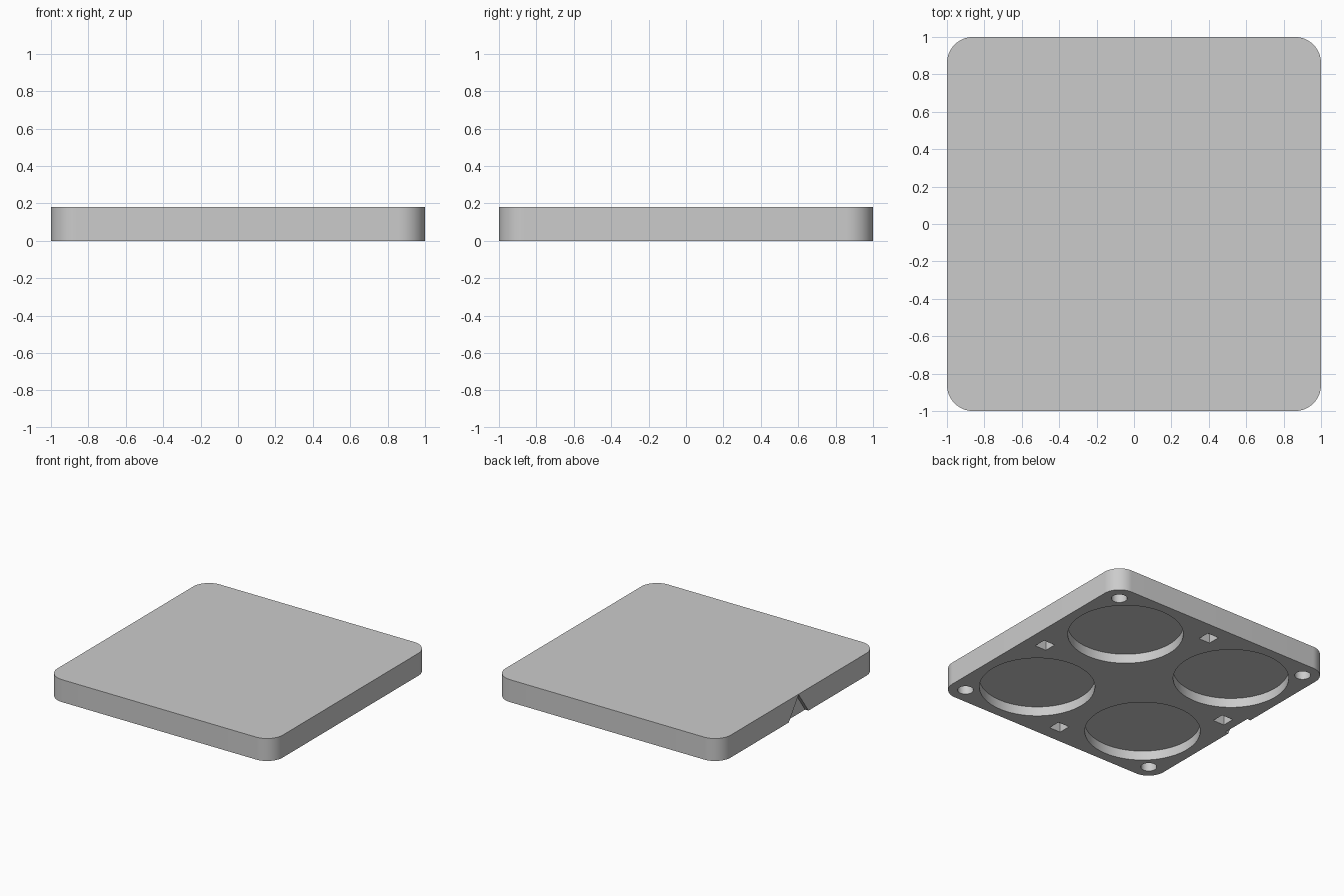
import bpy, bmesh, math
from mathutils import Matrix, Vector

old = bpy.data.objects.get("Cube")
if old:
    bpy.data.objects.remove(old, do_unlink=True)

HEIGHT = 0.18
CORNER = 0.14
POCKET_DEPTH = 0.075
NOTCH_DEPTH = 0.03

grey = bpy.data.materials.new("light_grey")
grey.use_nodes = True
colour = (0.6, 0.6, 0.6, 1)
grey.diffuse_color = colour
grey.node_tree.nodes["Principled BSDF"].inputs["Base Color"].default_value = colour


def prism(bm, points, direction):
    """Extrude a flat outline into a closed solid."""
    face = bm.faces.new([bm.verts.new(p) for p in points])
    ext = bmesh.ops.extrude_face_region(bm, geom=[face])
    moved = [v for v in ext["geom"] if isinstance(v, bmesh.types.BMVert)]
    bmesh.ops.translate(bm, verts=moved, vec=Vector(direction))


def make_object(name, bm):
    bmesh.ops.recalc_face_normals(bm, faces=bm.faces)
    mesh = bpy.data.meshes.new(name)
    bm.to_mesh(mesh)
    bm.free()
    mesh.materials.append(grey)
    obj = bpy.data.objects.new(name, mesh)
    bpy.context.collection.objects.link(obj)
    return obj


def round_hole(bm, x, y, radius, segments):
    # Half of the cutter lies below the base
    bmesh.ops.create_cone(bm, cap_ends=True, segments=segments,
                          radius1=radius, radius2=radius,
                          depth=2 * POCKET_DEPTH,
                          matrix=Matrix.Translation((x, y, 0)))


def square_hole(bm, x, y, width):
    size = Matrix.Diagonal((width, width, 2 * POCKET_DEPTH, 1))
    bmesh.ops.create_cube(bm, size=1, matrix=Matrix.Translation((x, y, 0)) @ size)


# Rounded square slab
outline = []
for quarter in range(4):
    start = quarter * math.pi / 2
    middle = start + math.pi / 4
    cx = math.copysign(1 - CORNER, math.cos(middle))
    cy = math.copysign(1 - CORNER, math.sin(middle))
    for step in range(17):
        a = start + step / 16 * math.pi / 2
        outline.append((cx + CORNER * math.cos(a), cy + CORNER * math.sin(a), 0))
bm = bmesh.new()
prism(bm, outline, (0, 0, HEIGHT))
slab = make_object("slab", bm)

# Underside pockets, corner holes and edge holes
bm = bmesh.new()
for sx in (-1, 1):
    for sy in (-1, 1):
        round_hole(bm, sx * 0.5, sy * 0.5, 0.42, 96)
        round_hole(bm, sx * 0.87, sy * 0.87, 0.058, 32)
    square_hole(bm, sx * 0.845, 0, 0.1)
    square_hole(bm, 0, sx * 0.845, 0.1)

# Triangular marker notch in one side
half, apex, low = 0.125, 0.175, -0.05
wide = half * (apex - low) / apex
prism(bm, [(-1.1, -wide, low), (-1.1, wide, low), (-1.1, 0, apex)],
      (0.1 + NOTCH_DEPTH, 0, 0))
cutter = make_object("pocket_cutter", bm)
cutter.hide_render = True

# Cut, then discard the cutter
cut = slab.modifiers.new("pockets", "BOOLEAN")
cut.operation = "DIFFERENCE"
cut.solver = "EXACT"
cut.object = cutter
bpy.ops.object.select_all(action="DESELECT")
slab.select_set(True)
bpy.context.view_layer.objects.active = slab
bpy.ops.object.modifier_apply(modifier=cut.name)
bpy.data.objects.remove(cutter, do_unlink=True)
bpy.ops.object.shade_smooth_by_angle(angle=math.radians(30))
